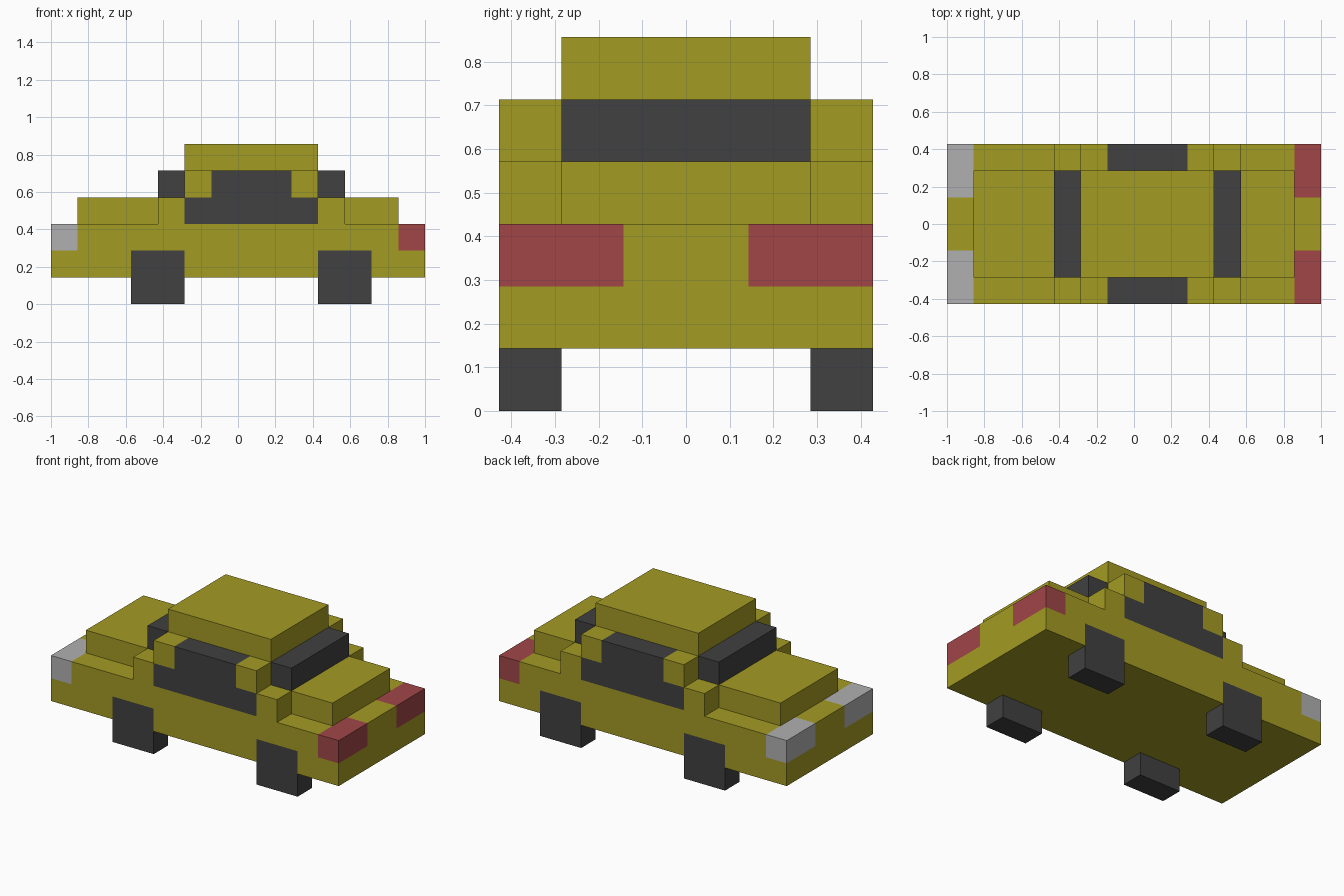
import bpy
import bmesh
from mathutils import Vector

if "Cube" in bpy.data.objects:
    bpy.data.objects.remove(bpy.data.objects["Cube"])

U = 1 / 7  # size of one block


def material(name, rgb):
    m = bpy.data.materials.new(name)
    m.diffuse_color = (*rgb, 1)
    m.use_nodes = True
    m.node_tree.nodes["Principled BSDF"].inputs["Base Color"].default_value = m.diffuse_color
    return m


YELLOW = material("olive yellow paint", (0.366, 0.328, 0.017))
DARK = material("dark grey", (0.052, 0.052, 0.052))
GREY = material("light grey", (0.434, 0.434, 0.434))
RED = material("dull red", (0.356, 0.061, 0.064))

cells = {}   # block position -> part name
parts = {}   # part name -> material


def block(name, mat, x, y, z, mirror=False):
    """Fill a range of blocks; later parts replace earlier ones."""
    parts[name] = mat
    for i in range(*x):
        for j in range(*y):
            for k in range(*z):
                cells[i, j, k] = name
                if mirror:
                    cells[i, -1 - j, k] = name


# Bodywork
block("lower_body", YELLOW, (-7, 7), (-3, 3), (1, 3))
block("hood", YELLOW, (-6, -3), (-2, 2), (3, 4))
block("trunk", YELLOW, (4, 6), (-2, 2), (3, 4))
block("cabin", YELLOW, (-3, 4), (-3, 3), (3, 4))
block("cabin", YELLOW, (-2, 3), (-3, 3), (4, 5))
block("roof", YELLOW, (-2, 3), (-2, 2), (5, 6))

# Glass
block("windshield", DARK, (-3, -2), (-2, 2), (4, 5))
block("rear_window", DARK, (3, 4), (-2, 2), (4, 5))
block("side_windows", DARK, (-2, 3), (2, 3), (3, 4), True)
block("side_windows", DARK, (-1, 2), (2, 3), (4, 5), True)

# Lights
block("headlights", GREY, (-7, -6), (1, 3), (2, 3), True)
block("tail_lights", RED, (6, 7), (1, 3), (2, 3), True)

# Wheels, flush with the body sides
block("front_wheels", DARK, (-4, -2), (2, 3), (0, 2), True)
block("rear_wheels", DARK, (3, 5), (2, 3), (0, 2), True)


def build(name, mat):
    """Skin the outside of a part, leaving out faces hidden by neighbours."""
    bm = bmesh.new()
    for c in [c for c, owner in cells.items() if owner == name]:
        for axis in range(3):
            for side in (-1, 1):
                n = Vector((0, 0, 0))
                n[axis] = side
                if tuple(int(a + b) for a, b in zip(c, n)) in cells:
                    continue
                a, b = Vector((0, 0, 0)), Vector((0, 0, 0))
                a[(axis + 1) % 3] = b[(axis + 2) % 3] = 0.5
                mid = Vector(c) + Vector((0.5, 0.5, 0.5)) + n / 2
                ring = [mid - a - b, mid + a - b, mid + a + b, mid - a + b]
                if side < 0:
                    ring.reverse()
                bm.faces.new([bm.verts.new(p * U) for p in ring])
    # Weld the blocks and merge flat areas
    bmesh.ops.remove_doubles(bm, verts=bm.verts, dist=0.001)
    bmesh.ops.dissolve_limit(bm, angle_limit=0.01, verts=bm.verts, edges=bm.edges)
    mesh = bpy.data.meshes.new(name)
    bm.to_mesh(mesh)
    bm.free()
    mesh.materials.append(mat)
    bpy.context.collection.objects.link(bpy.data.objects.new(name, mesh))


for part, mat in parts.items():
    build(part, mat)
